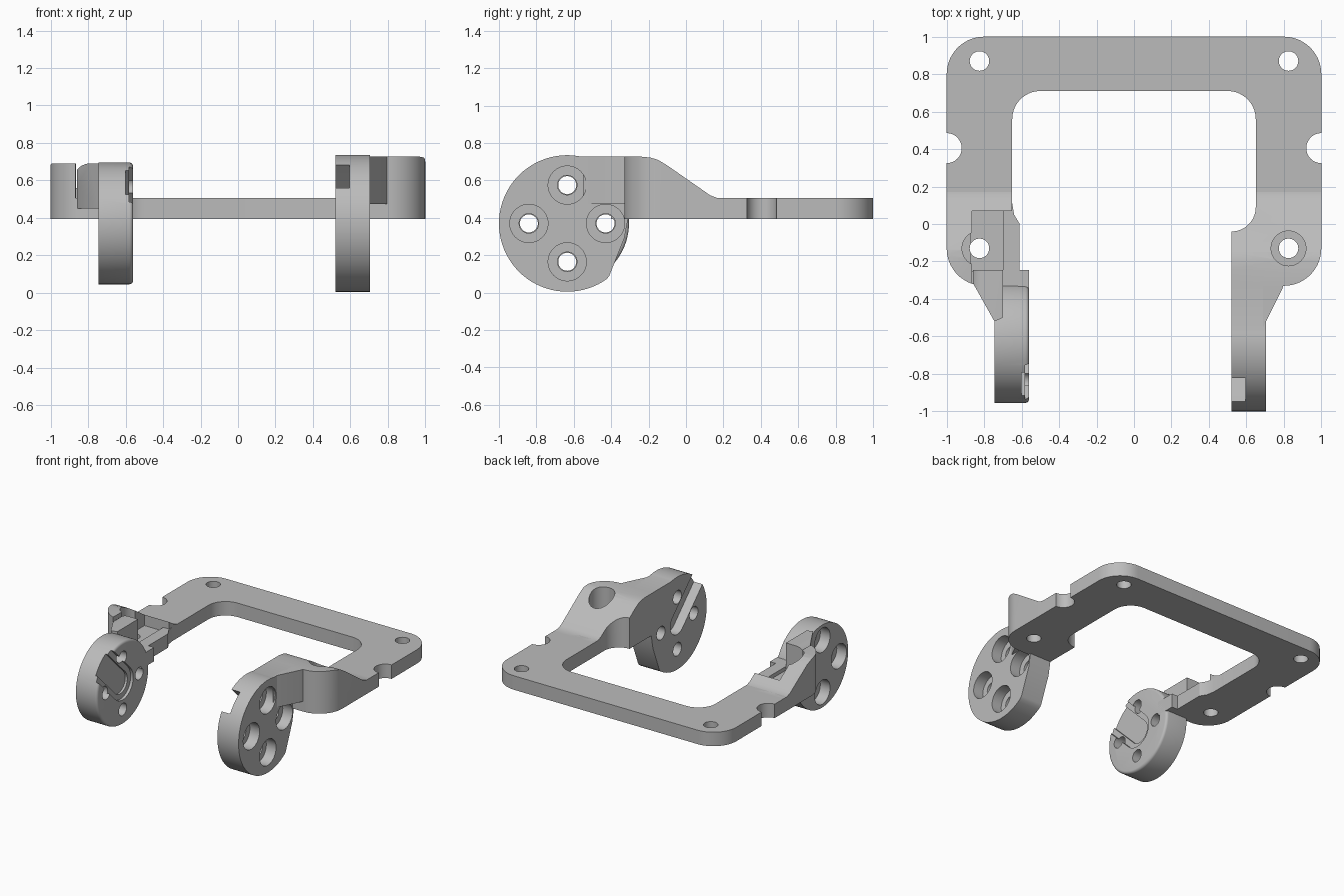
import bpy, bmesh
from math import cos, sin, radians

cube = bpy.data.objects.get("Cube")
if cube:
    bpy.data.objects.remove(cube)

grey = bpy.data.materials.new("light_grey")
grey.use_nodes = True
grey.diffuse_color = (0.5, 0.5, 0.5, 1)
grey.node_tree.nodes["Principled BSDF"].inputs["Base Color"].default_value = (0.5, 0.5, 0.5, 1)


def arc(cx, cy, r, a0, a1, n=14):
    return [(cx + r * cos(radians(a0 + (a1 - a0) * i / n)),
             cy + r * sin(radians(a0 + (a1 - a0) * i / n))) for i in range(n + 1)]


def circle(cx, cy, r, n=56):
    return arc(cx, cy, r, 0, 360, n)[:-1]


def box(a0, b0, a1, b1):
    return [(a0, b0), (a1, b0), (a1, b1), (a0, b1)]


def prism(name, axis, outline, lo, hi, rim_bevel=0):
    """Extrude an outline along an axis; optionally round the rim at the high end."""
    place = {"x": lambda a, b, t: (t, a, b),
             "y": lambda a, b, t: (a, t, b),
             "z": lambda a, b, t: (a, b, t)}[axis]
    bm = bmesh.new()
    bottom = [bm.verts.new(place(a, b, lo)) for a, b in outline]
    top = [bm.verts.new(place(a, b, hi)) for a, b in outline]
    bm.faces.new(bottom)
    cap = bm.faces.new(top)
    n = len(outline)
    for i in range(n):
        j = (i + 1) % n
        bm.faces.new((bottom[i], bottom[j], top[j], top[i]))
    bmesh.ops.recalc_face_normals(bm, faces=bm.faces)
    if rim_bevel:
        bmesh.ops.bevel(bm, geom=list(cap.edges), offset=rim_bevel, segments=4,
                        profile=0.5, affect='EDGES')
    mesh = bpy.data.meshes.new(name)
    bm.to_mesh(mesh)
    bm.free()
    mesh.materials.append(grey)
    ob = bpy.data.objects.new(name, mesh)
    bpy.context.scene.collection.objects.link(ob)
    return ob


def combine(ob, operation, *others):
    """Apply booleans and discard the helper objects."""
    for other in others:
        mod = ob.modifiers.new("boolean", 'BOOLEAN')
        mod.operation, mod.object, mod.solver = operation, other, 'EXACT'
        bpy.context.view_layer.update()
        result = bpy.data.meshes.new_from_object(
            ob.evaluated_get(bpy.context.evaluated_depsgraph_get()))
        ob.modifiers.clear()
        ob.data = result
        bpy.data.objects.remove(other)
    return ob


def cut(ob, axis, outline, lo, hi):
    return combine(ob, 'DIFFERENCE', prism("cutter", axis, outline, lo, hi))


BASE, DECK = 0.395, 0.505
HOLE_X, HOLE_Y, HOLE_R = 0.825, -0.13, 0.052

# U-shaped base frame with rounded corners
outline = (arc(0.8, 0.8, 0.2, 0, 90) + arc(-0.8, 0.8, 0.2, 90, 180)
           + arc(-0.8, -0.13, 0.2, 180, 270)
           + [(-0.61, -0.33), (-0.61, 0), (-0.64, 0.05), (-0.65, 0.11)]
           + arc(-0.5, 0.56, 0.15, 180, 90) + arc(0.5, 0.56, 0.15, 90, 0)
           + arc(0.52, 0.09, 0.13, 0, -90) + [(0.52, -0.33)]
           + arc(0.8, -0.13, 0.2, -90, 0))
frame = prism("base_frame", "z", outline, BASE, DECK)
for side in (-1, 1):
    for y in (0.87, HOLE_Y):
        cut(frame, "z", circle(side * HOLE_X, y, HOLE_R), 0, 1)
    cut(frame, "z", circle(side, 0.405, 0.08), 0, 1)
cut(frame, "z", box(-0.87, -0.25, -0.7, 0.07), 0.475, 1)

# Left raised arm: plan shape limited by a sloped side profile
plan = (arc(0.8, -0.13, 0.2, -90, 0) + [(1, 0.25), (0.65, 0.25)]
        + arc(0.52, 0.09, 0.13, 0, -90) + [(0.52, -0.33)])
slope = [(-0.6, BASE), (0.22, BASE), (0.22, DECK), (0.17, DECK), (0.13, 0.52),
         (-0.1, 0.68), (-0.15, 0.71), (-0.19, 0.722), (-0.24, 0.727), (-0.6, 0.727)]
left_arm = combine(prism("left_arm", "z", plan, BASE, 0.8), 'INTERSECT',
                   prism("profile", "x", slope, 0.4, 1.1))
cut(left_arm, "z", circle(HOLE_X, HOLE_Y, HOLE_R), 0, 1)
cut(left_arm, "z", circle(HOLE_X, HOLE_Y, 0.093), 0.5, 1)
prism("left_web", "z", [(0.69, -0.32), (0.69, -0.55), (0.705, -0.52), (0.79, -0.35),
                        (0.8, -0.32)], 0.475, 0.727)

# Right raised arm: ramp and outer wall around an open pocket
plan = (arc(-0.8, -0.13, 0.2, 180, 250) + [(-0.86, -0.25), (-0.65, -0.25),
                                          (-0.65, 0.25), (-1, 0.25)])
slope = [(-0.6, BASE), (0.22, BASE), (0.22, DECK), (0.17, DECK), (0.13, 0.52),
         (-0.08, 0.66), (-0.14, 0.685), (-0.18, 0.69), (-0.6, 0.69)]
right_arm = combine(prism("right_arm", "z", plan, BASE, 0.8), 'INTERSECT',
                    prism("profile", "x", slope, -1.1, -0.5))
cut(right_arm, "z", box(-0.865, -0.4, -0.5, 0.07), 0.475, 1)
cut(right_arm, "z", circle(-HOLE_X, HOLE_Y, 0.093), 0.475, 1)
cut(right_arm, "z", circle(-HOLE_X, HOLE_Y, HOLE_R), 0, 1)
web_plan = [(-0.86, -0.245), (-0.86, -0.315), (-0.745, -0.52), (-0.7, -0.5), (-0.7, -0.245)]
web_face = ([(-0.6, 0.45), (-0.86, 0.45), (-0.86, 0.57)]
            + arc(-0.79, 0.6, 0.09, 145, 90, 6) + [(-0.6, 0.69)])
combine(prism("right_web", "z", web_plan, BASE, 0.69), 'INTERSECT',
        prism("profile", "y", web_face, -0.7, 0))
prism("right_tab", "z", box(-0.62, -0.4, -0.56, -0.245), BASE, DECK)

# Round joint plates
CY, CZ = -0.635, 0.37


def slot(half):
    """Slot running from the plate centre up and forward through the rim."""
    far = (CY - 0.4, CZ + 0.4)
    return (arc(CY, CZ, half, 225, 405) + arc(*far, half, 45, 45, 1)[:1]
            + arc(*far, half, 225, 225, 1)[:1])


left_disc = prism("left_joint_plate", "x", circle(CY, CZ, 0.365, 80), 0.52, 0.705)
combine(left_disc, 'UNION',
        prism("shoulder", "x", box(-0.6, 0.42, -0.3, 0.727), 0.52, 0.705))
cut(left_disc, "x", [(-0.31, 0.395), (-0.33, 0.29), (-0.41, 0.09), (-0.44, 0.05),
                     (-0.47, 0.0), (-0.2, -0.1), (-0.2, 0.395)], 0, 1)
cut(left_disc, "x", slot(0.088), 0.4, 0.595)

right_disc = prism("right_joint_plate", "x", circle(CY + 0.005, CZ, 0.325, 80),
                   -0.745, -0.56, 0.02)
cut(right_disc, "x", slot(0.13), -0.582, -0.4)
cut(right_disc, "x", slot(0.088), -0.6, -0.4)

# Screw holes, counterbored on the outer faces
for dy, dz in ((0.205, 0), (-0.205, 0), (0, 0.205), (0, -0.205)):
    y, z = CY + dy, CZ + dz
    cut(left_disc, "x", circle(y, z, HOLE_R), 0, 1)
    cut(left_disc, "x", circle(y, z, 0.102), 0.62, 1)
    cut(right_disc, "x", circle(y, z, 0.048), -1, 0)
    cut(right_disc, "x", circle(y, z, 0.095), -1, -0.66)

# Smooth the curved walls, keep edges sharp
bpy.ops.object.select_all(action='DESELECT')
for ob in bpy.context.scene.objects:
    if ob.type == 'MESH' and grey.name in ob.data.materials:
        ob.select_set(True)
        bpy.context.view_layer.objects.active = ob
bpy.ops.object.shade_smooth_by_angle(angle=radians(30))
